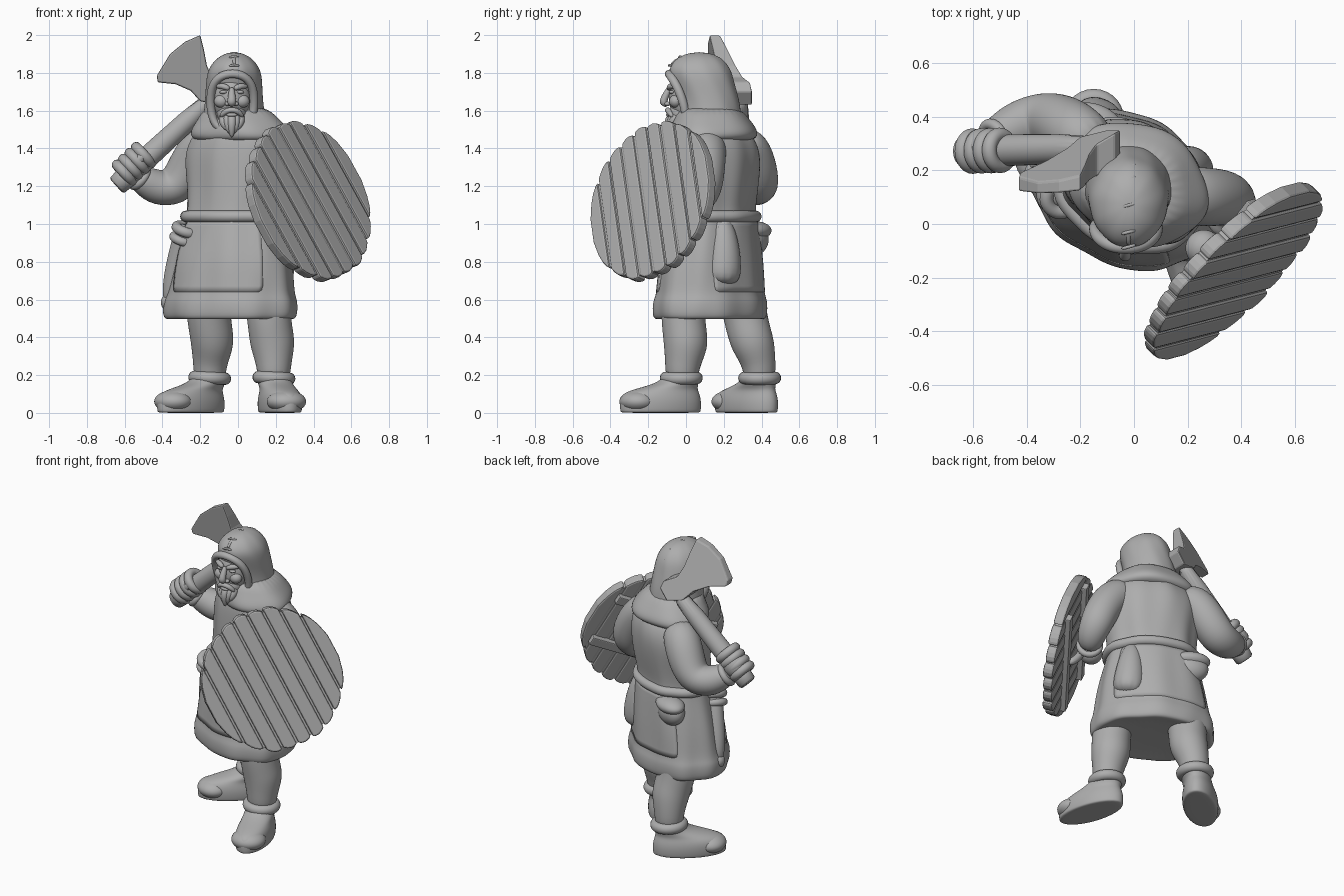
import bpy, bmesh, math, random
from mathutils import Vector as V, Matrix

random.seed(4)
if "Cube" in bpy.data.objects:
    bpy.data.objects.remove(bpy.data.objects["Cube"])

grey = bpy.data.materials.new("plain grey")
grey.use_nodes = True
COL = (0.42, 0.42, 0.42, 1)
grey.diffuse_color = COL
grey.node_tree.nodes["Principled BSDF"].inputs["Base Color"].default_value = COL
TWIST = math.radians(-28)


def finish(name, bm, smooth=True, sub=2, bevel=0):
    bmesh.ops.recalc_face_normals(bm, faces=bm.faces)
    me = bpy.data.meshes.new(name)
    bm.to_mesh(me)
    bm.free()
    me.materials.append(grey)
    for p in me.polygons:
        p.use_smooth = smooth
    ob = bpy.data.objects.new(name, me)
    bpy.context.scene.collection.objects.link(ob)
    if bevel:
        m = ob.modifiers.new("bevel", "BEVEL")
        m.width, m.segments = bevel, 2
    if sub:
        m = ob.modifiers.new("subsurf", "SUBSURF")
        m.levels = m.render_levels = sub
    return ob


def skin(name, rings, closed=False, **kw):
    """Join rings of points into a tube and cap its ends."""
    bm = bmesh.new()
    vs = [[bm.verts.new(p) for p in r] for r in rings]
    n = len(vs[0])
    for a, b in zip(vs, vs[1:] + vs[:1] if closed else vs[1:]):
        for i in range(n):
            j = (i + 1) % n
            bm.faces.new((a[i], a[j], b[j], b[i]))
    if not closed:
        bm.faces.new(vs[0])
        bm.faces.new(vs[-1])
    return finish(name, bm, **kw)


def oval(cx, cy, z, a, b, rot, t, grow=1.0):
    x, y = a * grow * math.cos(t), b * grow * math.sin(t)
    return V((cx + x * math.cos(rot) - y * math.sin(rot), cy + x * math.sin(rot) + y * math.cos(rot), z))


def loft(name, rows, rot, fold=lambda t, z: 1, n=32, **kw):
    ang = [math.tau * i / n for i in range(n)]
    return skin(name, [[oval(*r, rot, t, fold(t, r[2])) for t in ang] for r in rows], **kw)


def tube(name, pts, radii, closed=False, n=12, **kw):
    pts = [V(p) for p in pts]
    if not isinstance(radii, (list, tuple)):
        radii = [radii] * len(pts)
    rings, q, last = [], None, None
    for i, p in enumerate(pts):
        nxt = pts[(i + 1) % len(pts)] if closed else pts[min(i + 1, len(pts) - 1)]
        d = (nxt - pts[i - 1 if closed or i else 0]).normalized()
        q = d.to_track_quat('Z', 'Y') if q is None else last.rotation_difference(d) @ q
        last = d
        rings.append([p + q @ V((math.cos(t) * radii[i], math.sin(t) * radii[i], 0))
                      for t in (math.tau * k / n for k in range(n))])
    return skin(name, rings, closed, **kw)


def blob(name, loc, size, rot=(0, 0, 0)):
    bm = bmesh.new()
    bmesh.ops.create_uvsphere(bm, u_segments=20, v_segments=12, radius=1)
    ob = finish(name, bm, sub=1)
    ob.location, ob.scale, ob.rotation_euler = loc, size, [math.radians(r) for r in rot]
    return ob


def hoop(center, axis, r, n=14):
    q = V(axis).to_track_quat('Z', 'Y')
    return [V(center) + q @ V((r * math.cos(t), r * math.sin(t), 0))
            for t in (math.tau * i / n for i in range(n))]


# Tunic with a thick hem and soft folds
TUNIC = [(-.04, .13, .51, .28, .19), (-.04, .13, .49, .345, .255), (-.04, .13, .505, .378, .283),
         (-.04, .13, .60, .375, .28), (-.04, .13, .625, .355, .262), (-.03, .13, .80, .335, .25),
         (-.02, .14, 1.0, .28, .22), (-.02, .14, 1.06, .265, .205), (0, .15, 1.2, .282, .215),
         (0, .16, 1.35, .3, .22), (.01, .15, 1.45, .275, .205), (.01, .13, 1.53, .2, .16)]


def fold(t, z):
    return 1 + .018 * math.sin(7 * t + 5 * z) + .012 * math.sin(11 * t - 4 * z)


loft("tunic", TUNIC, TWIST, fold, n=48)


def tunic_point(t, z, grow):
    rows = TUNIC[3:]
    for lo, hi in zip(rows, rows[1:]):
        if lo[2] <= z <= hi[2]:
            f = (z - lo[2]) / (hi[2] - lo[2])
            r = [p + (q - p) * f for p, q in zip(lo, hi)]
            return oval(*r, TWIST, t, grow * fold(t, z))


# Overlapping skirt panels, front and back
def panel(name, mid, half):
    bm = bmesh.new()
    grid = [[bm.verts.new(tunic_point(math.radians(mid + half * (i / 6 - 1)), .64 + .38 * j / 6, 1.02))
             for i in range(13)] for j in range(7)]
    for a, b in zip(grid, grid[1:]):
        for i in range(12):
            bm.faces.new((a[i], a[i + 1], b[i + 1], b[i]))
    ob = finish(name, bm, sub=1)
    ob.modifiers.new("thickness", "SOLIDIFY").thickness = .02


panel("front_skirt_panel", -86, 48)
panel("back_skirt_panel", 92, 52)
tube("belt", [tunic_point(math.tau * i / 32, 1.04, 1.01) for i in range(32)], .032, closed=True, sub=1)

# Hip gear: sheath, pouch and hanging cloth bag
tube("sheath", [(-.27, .1, 1.0), (-.3, .13, .9), (-.35, .17, .72), (-.37, .19, .57)], [.06, .055, .05, .035])
tube("sheath_throat", hoop((-.27, .10, .97), (-.3, .3, -1), .06), .028, closed=True, sub=1)
tube("sheath_strap", hoop((-.29, .11, .92), (-.3, .3, -1), .055), .024, closed=True, sub=1)
blob("sheath_tip", (-.365, .19, .585), (.045, .045, .045))
blob("belt_pouch", (-.14, .355, .92), (.115, .075, .09), (0, 0, -28))
blob("pouch_flap", (-.14, .365, .965), (.12, .08, .05), (0, 0, -28))
tube("cloth_bag", [(.17, .19, 1.04), (.19, .2, .94), (.2, .2, .8), (.21, .19, .67)], [.04, .075, .1, .1])

# Legs with calves, cuffs and boots
tube("left_leg", [(.15, .01, .7), (.16, -.02, .53), (.175, -.005, .42), (.185, 0, .35), (.19, -.02, .25),
                  (.19, -.025, .15)], [.13, .118, .12, .12, .092, .085], n=16)
tube("right_leg", [(-.15, .28, .7), (-.16, .31, .53), (-.14, .335, .42), (-.135, .36, .35), (-.15, .39, .25),
                   (-.15, .39, .15)], [.13, .118, .118, .115, .088, .085], n=16)


def boot(side, ax, ay, cx, cy, ang):
    rot = math.radians(ang)
    rows = [(cx, cy, 0, .215, .095), (cx, cy, .004, .222, .104), (cx, cy, .06, .225, .108), (cx, cy, .1, .215, .1)]
    for f, z, a, b in ((.25, .125, .175, .09), (.7, .15, .125, .09), (1, .18, .098, .09), (1, .23, .09, .088)):
        rows.append((cx + (ax - cx) * f, cy + (ay - cy) * f, z, a, b))
    loft(side + "_boot", rows, rot, n=24)
    blob(side + "_boot_toe", (cx + .125 * math.cos(rot), cy + .125 * math.sin(rot), .06), (.1, .108, .06), (0, 0, ang))
    tube(side + "_boot_cuff", hoop((ax, ay, .185), (.05, 0, 1), .085), .034, closed=True, sub=1)


boot("left", .19, -.025, .222, -.135, -74)
boot("right", -.15, .39, -.25, .32, 222)

# Hood with draped shoulder collar
loft("hood_collar", [(.015, .14, 1.43, .23, .17), (.015, .15, 1.455, .28, .222), (.01, .15, 1.5, .272, .222),
                     (.005, .14, 1.555, .22, .19), (-.01, .12, 1.63, .16, .155)], TWIST,
     lambda t, z: 1 + .03 * math.sin(5 * t + 9 * z))
loft("hood", [(-.02, .13, 1.5, .18, .165), (-.02, .13, 1.58, .162, .165), (-.02, .12, 1.66, .153, .162),
              (-.02, .09, 1.75, .15, .165), (-.02, .07, 1.82, .14, .168), (-.02, .07, 1.875, .098, .125),
              (-.02, .07, 1.902, .05, .07), (-.02, .07, 1.908, .015, .02)], 0,
     lambda t, z: 1 + .012 * math.sin(9 * t + 14 * z))
RIM = [(0, -.092, 1.80), (.065, -.082, 1.785), (.108, -.05, 1.735), (.118, -.015, 1.65), (.108, .005, 1.56),
       (.07, -.01, 1.49)]
tube("hood_rim", [(-.03 + x, y, z) for x, y, z in RIM] + [(-.03 - x, y, z) for x, y, z in RIM[:0:-1]],
     .024, closed=True)
CROWN = [(-.085, 1.84), (-.03, 1.885), (.07, 1.903), (.17, 1.877), (.215, 1.83)]
tube("hood_seam", [(-.02, y, z) for y, z in CROWN], .011, n=6, sub=1)
for y, z in CROWN:
    tube("hood_stitch", [(-.05, y - .008, z - .004), (-.02, y, z + .004), (.01, y + .008, z - .004)], .008, n=6, sub=1)

# Face
FX = -.033
blob("face", (FX, .01, 1.67), (.105, .103, .14))
blob("jaw", (FX, -.01, 1.585), (.08, .085, .07))
tube("nose", [(FX, -.085, 1.725), (FX, -.108, 1.68), (FX, -.125, 1.642), (FX, -.095, 1.625)], [.014, .02, .026, .015])
tube("moustache", [(FX - .062, -.07, 1.565), (FX - .035, -.092, 1.598), (FX, -.1, 1.606),
                   (FX + .035, -.092, 1.598), (FX + .062, -.07, 1.565)], [.01, .017, .014, .017, .01])
blob("lower_lip", (FX, -.092, 1.578), (.03, .014, .011))
for s, side in ((1, "left"), (-1, "right")):
    tube(side + "_brow", [(FX + s * .01, -.092, 1.714), (FX + s * .045, -.085, 1.732), (FX + s * .085, -.055, 1.728)],
         [.014, .018, .011])
    blob(side + "_eye", (FX + s * .044, -.074, 1.698), (.022, .016, .01))
    blob(side + "_cheek", (FX + s * .055, -.055, 1.65), (.04, .035, .035))
    blob(side + "_nostril", (FX + s * .022, -.098, 1.636), (.015, .016, .012))
for i in range(-2, 3):
    tube("beard_lock", [(FX + i * .024, -.07 + abs(i) * .012, 1.585), (FX + i * .023, -.1 + abs(i) * .014, 1.53),
                        (FX + i * .008, -.085, 1.455 + abs(i) * .02)], [.024, .026, .01])

# Arms with baggy sleeves
tube("right_sleeve", [(-.13, .27, 1.44), (-.21, .34, 1.4), (-.27, .375, 1.28), (-.34, .385, 1.19), (-.43, .365, 1.19),
                      (-.5, .33, 1.23), (-.54, .31, 1.26)], [.1, .115, .115, .11, .1, .08, .06], n=16)
tube("right_sleeve_cuff", hoop((-.52, .32, 1.245), (-.6, -.3, .5), .058), .022, closed=True, sub=1)
tube("left_sleeve", [(.14, .12, 1.43), (.24, .1, 1.39), (.33, .1, 1.27), (.37, .09, 1.16), (.36, .02, 1.09),
                     (.31, -.04, 1.07)], [.1, .115, .108, .1, .085, .065], n=16)
tube("left_sleeve_cuff", hoop((.33, -.02, 1.07), (-.5, -.6, 0), .065), .02, closed=True, sub=1)
blob("left_fist", (.26, -.09, 1.07), (.07, .07, .065))

# Axe: haft, gripping hand and wedge-shaped head
base, eye = V((-.645, .27, 1.2)), V((-.1, .285, 1.7))
haft = (eye - base).normalized()
tube("axe_haft", [base, base + haft * .01, base + haft * .3, eye], [.055, .062, .06, .055], n=16, sub=1)
blob("right_palm", (-.56, .285, 1.305), (.08, .075, .08))
for i in range(4):
    tube("right_finger", hoop(base + haft * (.075 + .046 * i) + V((-.012, 0, .02)), haft, .06), .029, closed=True, sub=1)
blob("right_thumb", (-.52, .22, 1.345), (.03, .03, .055), (0, 45, 0))
PROFILE = [(-.05, 1.70), (-.1, 1.63), (-.2, 1.65), (-.25, 1.705), (-.33, 1.74), (-.425, 1.75), (-.43, 1.785),
           (-.36, 1.9), (-.28, 1.965), (-.2, 2.0), (-.18, 1.92), (-.165, 1.84), (-.14, 1.78), (-.07, 1.75)]
sides = []
for near, slope in ((.2, .19), (.35, .42)):
    sides.append([V((x, near - slope * max(eye.x - x + z - eye.z, 0), z)) for x, z in PROFILE])
skin("axe_head", sides, smooth=False, sub=0, bevel=.008)

# Shield of staggered planks
normal = V((.68, -.67, .28)).normalized()
u = V((.46, .21, -1))
u = (u - normal * u.dot(normal)).normalized()
v = normal.cross(u)
R, COUNT = .425, 9
frame = Matrix((u, v, normal)).transposed().to_4x4()
frame.translation = V((.37, -.175, 1.12))


def place(ob):
    ob.matrix_world = frame


def slab(name, outline, low, high, bevel=.01):
    place(skin(name, [[(x, y, h) for x, y in outline] for h in (low, high)], smooth=False, sub=0, bevel=bevel))


step = 2 * R / COUNT
for i in range(COUNT):
    ys = [-R + step * (i + .06 + .88 * k / 4) for k in range(5)]
    trim = [random.uniform(-.006, .006) for _ in range(2)]
    arc = [(math.sqrt(max(R * R - y * y, .004)) + .012 * math.sin(math.pi * k / 4), y) for k, y in enumerate(ys)]
    slab("shield_plank", [(x + trim[0], y) for x, y in arc] + [(-x + trim[1], y) for x, y in reversed(arc)],
         -.03, .03 + random.uniform(-.004, .004))
slab("shield_core", [((R - .01) * math.cos(math.tau * k / 48), (R - .01) * math.sin(math.tau * k / 48))
                     for k in range(48)], -.025, .02, 0)
for x in (-.17, .17):
    slab("shield_batten", [(x - .03, -.34), (x + .03, -.34), (x + .03, .34), (x - .03, .34)], -.06, -.02, .006)
place(tube("shield_grip", [(-.17, 0, -.05), (-.1, 0, -.1), (.1, 0, -.1), (.17, 0, -.05)], .025))
